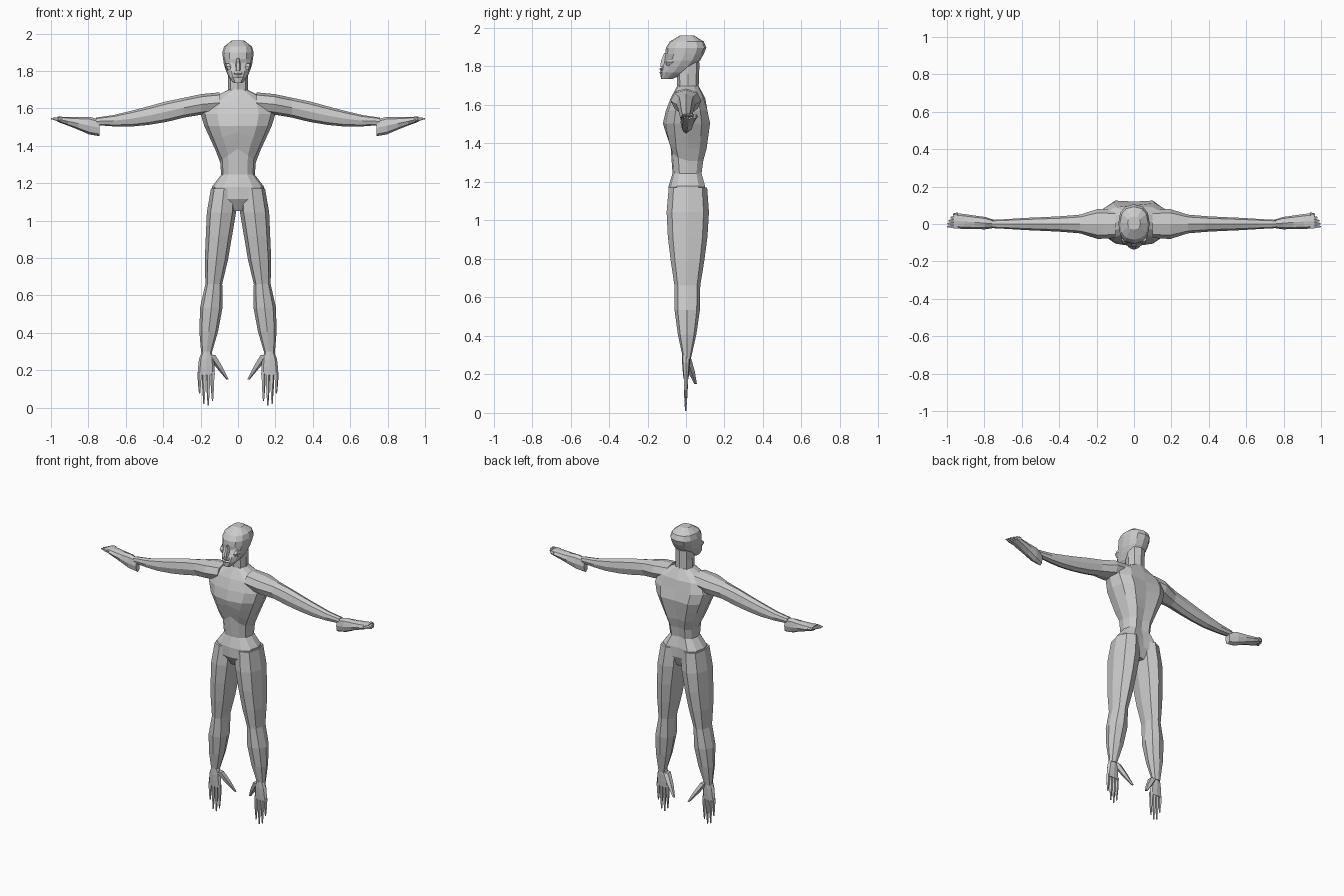
import bpy, bmesh, math
from mathutils import Vector

old = bpy.data.objects.get("Cube")
if old:
    bpy.data.objects.remove(old)

grey = bpy.data.materials.new("plain_grey")
grey.use_nodes = True
tone = (0.6, 0.6, 0.6, 1)
grey.diffuse_color = tone
grey.node_tree.nodes["Principled BSDF"].inputs["Base Color"].default_value = tone


def straight(start, end):
    """Centre line between two points, as a function of the fraction travelled."""
    first, last = Vector(start), Vector(end)
    return lambda fraction: first.lerp(last, fraction)


def boxy_circle(angle):
    """Unit circle point pushed slightly towards a square."""
    values = math.cos(angle), math.sin(angle)
    return [math.copysign(abs(value) ** 0.85, value) for value in values]


def loft(name, path, widths, depths, sides=8, sideways=False, mirrored=False):
    """Closed flat-faced part: half widths and depths spread evenly along a path."""
    across = Vector((0, 1, 0)) if sideways else Vector((1, 0, 0))
    over = Vector((0, 0, 1)) if sideways else Vector((0, 1, 0))
    outline = [boxy_circle(math.tau * i / sides) for i in range(sides)]
    bm = bmesh.new()
    rings = []
    for step, (width, depth) in enumerate(zip(widths, depths)):
        centre = path(step / (len(widths) - 1))
        rings.append([bm.verts.new(centre + across * width * c + over * depth * s)
                      for c, s in outline])
    for ring, following in zip(rings, rings[1:]):
        for i in range(sides):
            j = (i + 1) % sides
            bm.faces.new((ring[i], ring[j], following[j], following[i]))
    bm.faces.new(rings[0])
    bm.faces.new(rings[-1])
    bmesh.ops.recalc_face_normals(bm, faces=bm.faces)
    mesh = bpy.data.meshes.new(name)
    bm.to_mesh(mesh)
    bm.free()
    mesh.materials.append(grey)
    part = bpy.data.objects.new(name, mesh)
    bpy.context.collection.objects.link(part)
    if mirrored:
        part.modifiers.new("other_side", "MIRROR")
    return part


def digit(name, start, end, radius, sideways=False):
    """Mirrored finger or toe that narrows to a blunt tip."""
    radii = [radius, radius * 0.8, radius * 0.3]
    loft(name, straight(start, end), radii, radii, sides=5,
         sideways=sideways, mirrored=True)


# Torso, from the crotch up to the base of the neck
torso = loft("torso", straight((0, .01, 1.05), (0, .01, 1.7)),
             widths=[.05, .14, .14, .09, .095, .12, .15, .18, .2, .18, .05],
             depths=[.06, .1, .1, .08, .09, .11, .12, .13, .115, .09, .055],
             sides=12)
for vertex in torso.data.vertices:
    x, y, z = vertex.co
    # Arched rib edge in front
    if y < 0 and 1.3 < z < 1.45:
        lift = max(0, .075 - .7 * abs(x))
        vertex.co.z += lift * (0.4 if z > 1.4 else 1)
    # Spine groove behind
    if y > .08 and abs(x) < .01 and z < 1.6:
        vertex.co.y -= .02

# Neck
loft("neck", straight((0, .01, 1.64), (0, .01, 1.82)),
     widths=[.08, .054, .053, .055], depths=[.07, .056, .058, .06])


# Head, whose centre sweeps back from the jutting chin
def head_path(fraction):
    return Vector((0, .005 - .105 * (1 - fraction) ** 2.5, 1.735 + .227 * fraction))


head = loft("head", head_path,
            widths=[.024, .05, .064, .075, .08, .084, .075, .034],
            depths=[.03, .067, .086, .095, .1, .105, .088, .035],
            sides=12)
for vertex in head.data.vertices:
    x, y, z = vertex.co
    # Sunken eye sockets
    if 1.82 < z < 1.85 and .02 < abs(x) < .06 and y < -.04:
        vertex.co.y += .02
        vertex.co.z += .015

# Facial features
loft("nose", straight((0, -.115, 1.8), (0, -.105, 1.87)),
     widths=[.014, .013, .006], depths=[.022, .02, .01], sides=6)
for name, height in (("upper_lip", 1.786), ("lower_lip", 1.768)):
    loft(name, straight((0, -.1, height - .007), (0, -.1, height + .007)),
         widths=[.026, .032, .026], depths=[.034, .038, .034])
loft("cheekbone", straight((.045, -.08, 1.805), (.055, -.07, 1.84)),
     widths=[.012, .02, .014], depths=[.025, .035, .025], sides=6, mirrored=True)


# Arms, sinking in a gentle curve from shoulder to wrist
def arm_path(fraction):
    drop = math.cos(math.pi * fraction ** 0.85)
    return Vector((.1 + .66 * fraction, 0, 1.58 + .05 * drop))


loft("arm", arm_path,
     widths=[.075, .08, .05, .042, .037, .033, .027, .022],
     depths=[.055, .055, .053, .055, .05, .042, .03, .02],
     sideways=True, mirrored=True)

# Feet at the arm ends, heel down and toes outward
loft("foot", straight((.74, 0, 1.496), (.965, .018, 1.542)),
     widths=[.02, .033, .036, .04, .041], depths=[.045, .047, .034, .023, .014],
     sideways=True, mirrored=True)
for i in range(5):
    y = .016 * i - .014
    digit("toe", (.94, y, 1.54), (1 - .002 * i * i, y, 1.545), .012, sideways=True)

# Legs
loft("leg", straight((.075, .01, 1.17), (.17, .005, .28)),
     widths=[.07, .078, .07, .062, .045, .06, .05, .026],
     depths=[.1, .11, .103, .087, .067, .066, .048, .02],
     mirrored=True)

# Hands at the leg ends
loft("palm", straight((.168, 0, .3), (.17, 0, .175)),
     widths=[.025, .04, .044, .046], depths=[.02, .02, .017, .013], mirrored=True)
for i, tip in enumerate((.035, .01, .02, .075)):
    x = .136 + .023 * i
    digit("finger", (x, 0, .19), (x, -.002, tip), .012)
digit("thumb", (.14, .005, .28), (.055, .05, .15), .024)
